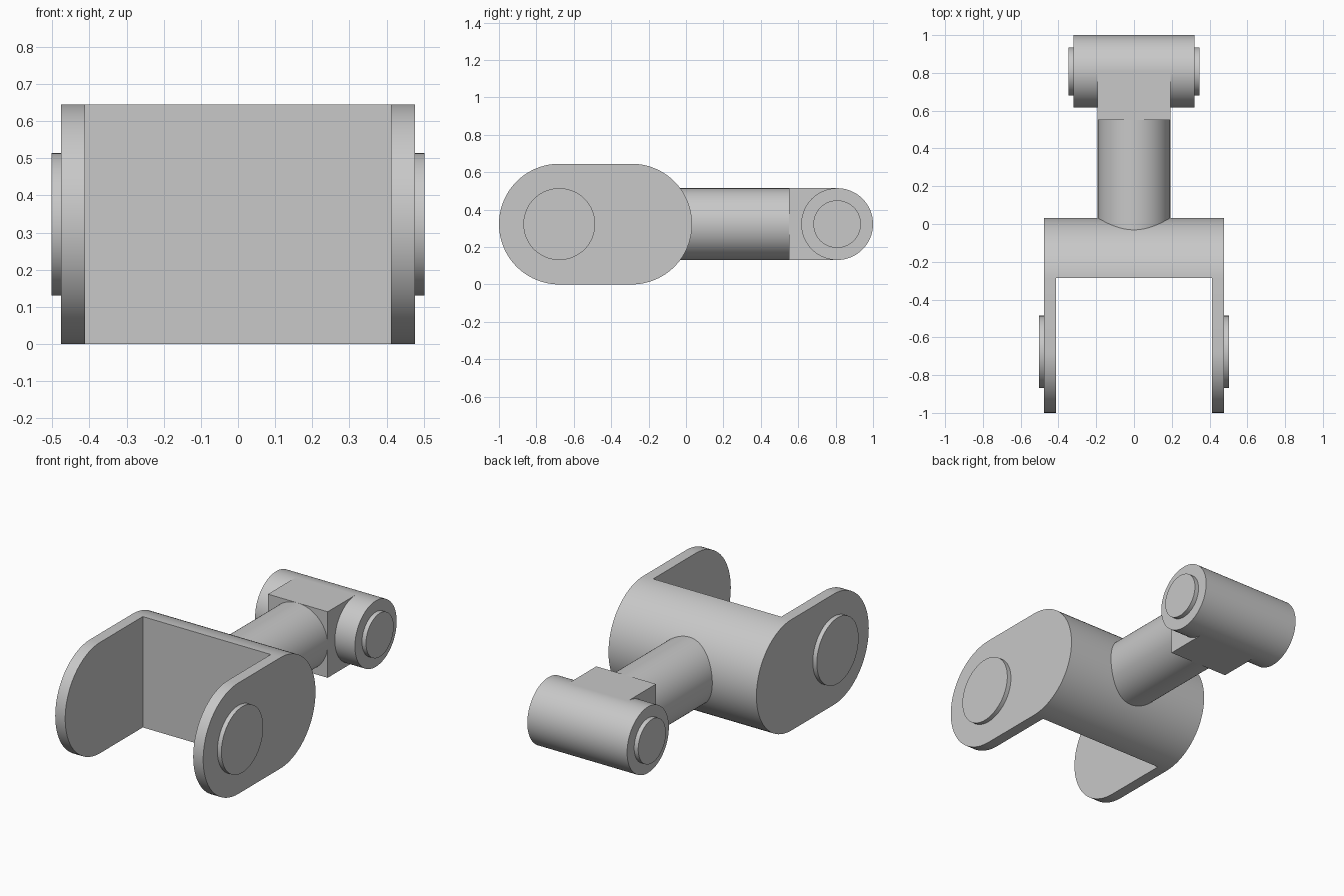
import bpy, bmesh, math

cube = bpy.data.objects.get("Cube")
if cube:
    bpy.data.objects.remove(cube, do_unlink=True)

grey = bpy.data.materials.new("plain_grey")
grey.use_nodes = True
colour = (0.58, 0.58, 0.58, 1)
grey.diffuse_color = colour
grey.node_tree.nodes["Principled BSDF"].inputs["Base Color"].default_value = colour

MID = 0.3225          # height of every axis
YOKE_R = MID
FRONT_Y, BODY_Y, REAR_Y = -0.6775, -0.29, 0.808
NECK_R = 0.192


def smooth(obj):
    bpy.ops.object.select_all(action='DESELECT')
    obj.select_set(True)
    bpy.context.view_layer.objects.active = obj
    bpy.ops.object.shade_smooth_by_angle(angle=math.radians(30))


def extrude_x(name, profile, x0, x1):
    """Extrude a closed (y, z) outline along x."""
    bm = bmesh.new()
    face = bm.faces.new([bm.verts.new((x0, y, z)) for y, z in profile])
    ext = bmesh.ops.extrude_face_region(bm, geom=[face])["geom"]
    moved = [v for v in ext if isinstance(v, bmesh.types.BMVert)]
    bmesh.ops.translate(bm, verts=moved, vec=(x1 - x0, 0, 0))
    bmesh.ops.recalc_face_normals(bm, faces=bm.faces)
    mesh = bpy.data.meshes.new(name)
    bm.to_mesh(mesh)
    bm.free()
    mesh.materials.append(grey)
    obj = bpy.data.objects.new(name, mesh)
    bpy.context.collection.objects.link(obj)
    return obj


def arc(y, r, start, end, n=48):
    angles = [math.radians(start + (end - start) * i / n) for i in range(n + 1)]
    return [(y + r * math.cos(a), MID + r * math.sin(a)) for a in angles]


def box(y0, y1, h):
    return [(y0, MID - h), (y1, MID - h), (y1, MID + h), (y0, MID + h)]


def disc(name, y, r, x0, x1):
    obj = extrude_x(name, arc(y, r, 0, 360, 80)[:-1], x0, x1)
    smooth(obj)
    return obj


# Yoke: rounded slab with the space between its arms cut away
outline = arc(BODY_Y, YOKE_R, -90, 90) + arc(FRONT_Y, YOKE_R, 90, 270)
yoke = extrude_x("yoke", outline, -0.476, 0.476)
cutter = extrude_x("yoke_gap_cutter", box(-1.2, -0.287, 0.5), -0.412, 0.412)
cutter.hide_render = True
cutter.hide_set(True)
cut = yoke.modifiers.new("gap", 'BOOLEAN')
cut.operation = 'DIFFERENCE'
cut.solver = 'EXACT'
cut.object = cutter
bpy.context.view_layer.objects.active = yoke
yoke.select_set(True)
bpy.ops.object.modifier_apply(modifier=cut.name)
bpy.data.objects.remove(cutter, do_unlink=True)
smooth(yoke)

# Round neck joining the yoke to the rear block
neck_start, neck_end = -0.15, 0.56
bpy.ops.mesh.primitive_cylinder_add(
    vertices=80, radius=NECK_R, depth=neck_end - neck_start,
    location=(0, (neck_start + neck_end) / 2, MID), rotation=(math.pi / 2, 0, 0))
neck = bpy.context.object
neck.name = "neck"
neck.data.materials.append(grey)
smooth(neck)

# Square block and cross barrel at the rear
extrude_x("rear_block", box(0.55, REAR_Y, NECK_R), -NECK_R, NECK_R)
disc("rear_barrel", REAR_Y, NECK_R, -0.321, 0.321)

# Raised pin ends on both sides
for side, s in (("left", 1), ("right", -1)):
    disc(side + "_yoke_pin", FRONT_Y, 0.192, s * 0.45, s * 0.502)
    disc(side + "_barrel_pin", REAR_Y, 0.127, s * 0.3, s * 0.347)
